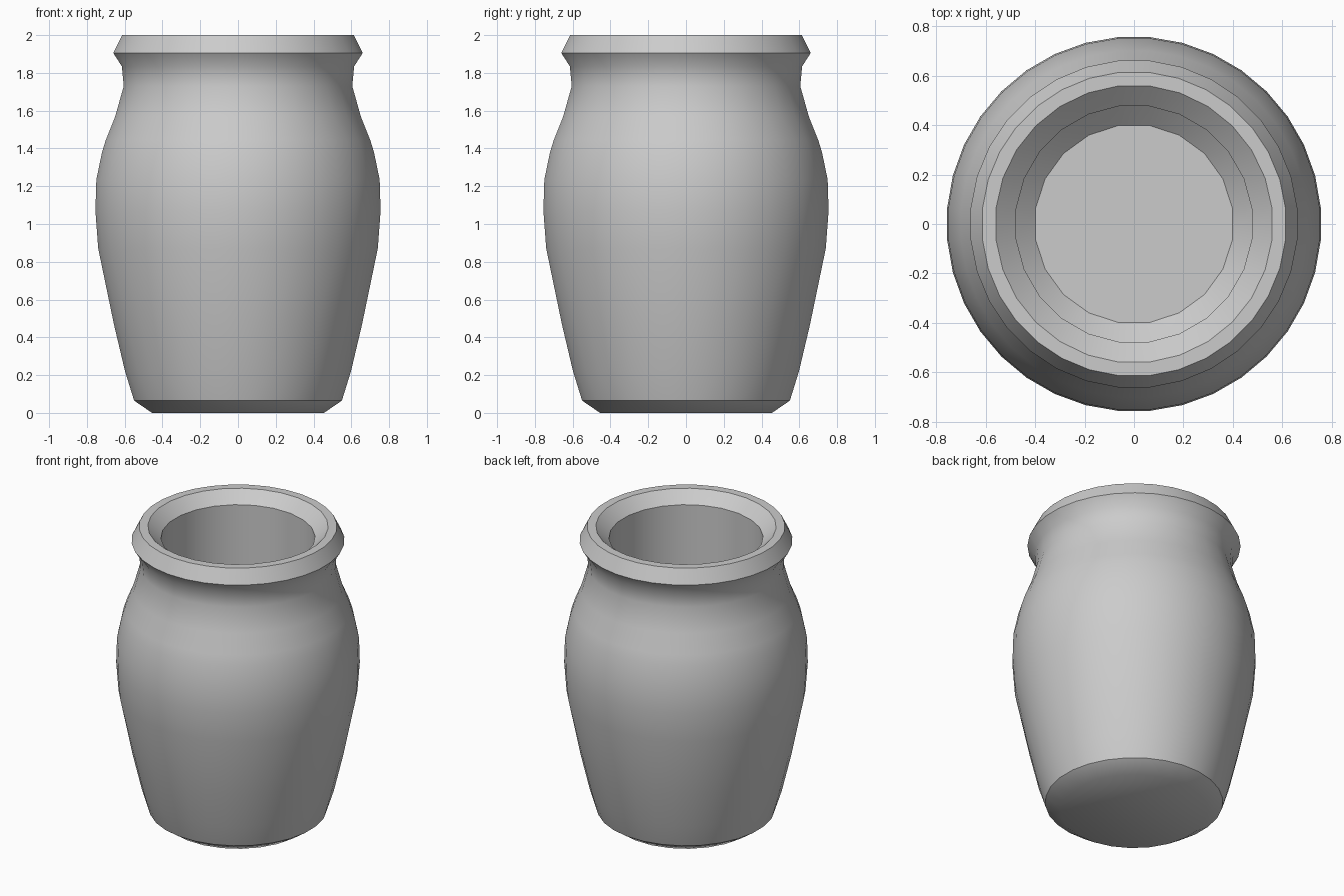
import bpy
import bmesh
import math

if "Cube" in bpy.data.objects:
    bpy.data.objects.remove(bpy.data.objects["Cube"])

# Jar profile (radius, height): outside from foot to lip, then inside down to floor
profile = [
    (0.455, 0.0), (0.55, 0.065), (0.598, 0.22), (0.656, 0.465), (0.74, 0.87),
    (0.755, 1.07), (0.75, 1.235), (0.72, 1.38), (0.70, 1.445), (0.65, 1.57),
    (0.605, 1.73), (0.615, 1.835), (0.66, 1.905), (0.613, 2.0),
    (0.558, 2.0), (0.476, 1.925), (0.476, 0.17), (0.398, 0.1),
]


def ring(bm, r, z):
    # Facet count grows with radius; flats face the main axes
    n = 4 * round(2 * math.pi * r / 0.125 / 4)
    r /= math.cos(math.pi / n)
    angles = [(i + 0.5) * 2 * math.pi / n for i in range(n)]
    return [bm.verts.new((r * math.cos(a), r * math.sin(a), z)) for a in angles]


def bridge(bm, a, b):
    # Skin two rings that may have different facet counts
    na, nb = len(a), len(b)
    i = j = 0
    while i < na or j < nb:
        ta, tb = (i + 1) / na, (j + 1) / nb
        if na == nb:
            bm.faces.new((a[i], a[(i + 1) % na], b[(j + 1) % nb], b[j]))
            i, j = i + 1, j + 1
        elif j >= nb or (i < na and ta <= tb):
            bm.faces.new((a[i % na], a[(i + 1) % na], b[j % nb]))
            i += 1
        else:
            bm.faces.new((a[i % na], b[(j + 1) % nb], b[j % nb]))
            j += 1


# Jar body with foot, lip and hollow interior
bm = bmesh.new()
rings = [ring(bm, r, z) for r, z in profile]
for lower, upper in zip(rings, rings[1:]):
    bridge(bm, lower, upper)
bm.faces.new(reversed(rings[0]))
bm.faces.new(rings[-1])
bmesh.ops.recalc_face_normals(bm, faces=bm.faces)
mesh = bpy.data.meshes.new("jar")
bm.to_mesh(mesh)
bm.free()
jar = bpy.data.objects.new("jar", mesh)
bpy.context.collection.objects.link(jar)

# Smooth walls with crisp foot, lip and floor edges
bpy.context.view_layer.objects.active = jar
jar.select_set(True)
bpy.ops.object.shade_smooth_by_angle(angle=math.radians(35))
